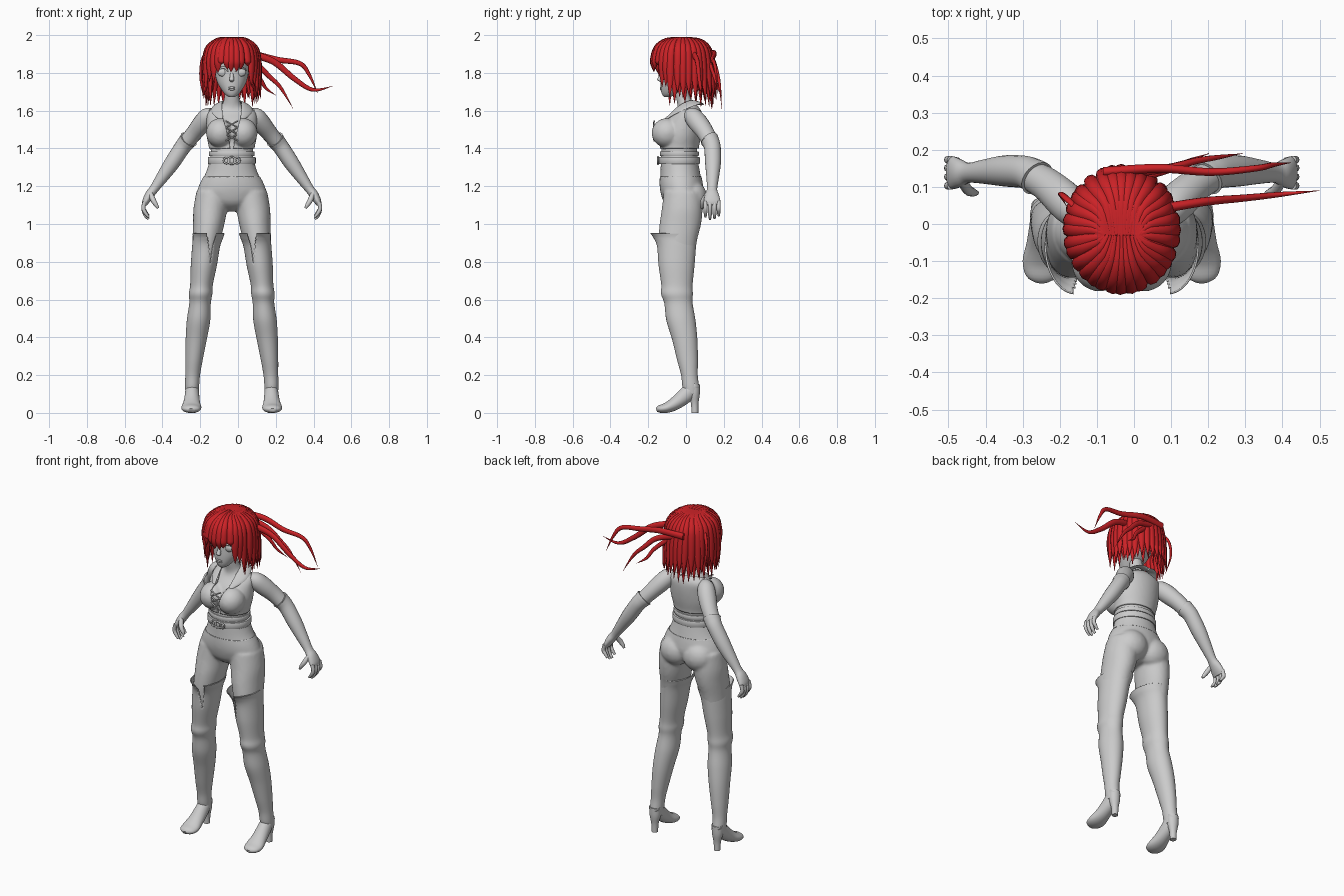
import bpy, bmesh, math, random
from mathutils import Vector, Matrix

random.seed(4)
CENTRE = -0.033          # the body stands slightly right of the origin
if "Cube" in bpy.data.objects:
    bpy.data.objects.remove(bpy.data.objects["Cube"])


def material(name, colour):
    mat = bpy.data.materials.new(name)
    mat.use_nodes = True
    mat.diffuse_color = colour
    mat.node_tree.nodes["Principled BSDF"].inputs["Base Color"].default_value = colour
    return mat


GREY = material("plain grey", (0.6, 0.6, 0.6, 1))
RED = material("hair red", (0.6, 0.016, 0.02, 1))


def smooth_path(rows, steps):
    """Catmull-Rom interpolation of rows of any length."""
    rows = [Vector(r) for r in rows]
    ends = [rows[0]] + rows + [rows[-1]]
    path = []
    for a, b, c, d in zip(ends, ends[1:], ends[2:], ends[3:]):
        for s in range(steps):
            t = s / steps
            path.append(b + (c - a) * (t / 2) + (a * 2 - b * 5 + c * 4 - d) * (t * t / 2)
                        + (b * 3 - a - c * 3 + d) * (t ** 3 / 2))
    return path + [rows[-1]]


def sweep(bm, rows, sides=20, steps=4, ref=None, cap=True):
    """Skin elliptical rings (x, y, z, width, depth); level rings unless ref is given."""
    path = smooth_path(rows, steps)
    rings = []
    for i, p in enumerate(path):
        u, v = Vector((1, 0, 0)), Vector((0, 1, 0))
        if ref:
            ahead, behind = path[min(i + 1, len(path) - 1)], path[max(i - 1, 0)]
            t = Vector((ahead - behind)[:3]).normalized()
            u = t.cross(Vector(ref)).normalized()
            v = u.cross(t)
        ring = []
        for k in range(sides):
            a = math.tau * k / sides
            ring.append(bm.verts.new(Vector(p[:3]) + u * (math.cos(a) * max(p[3], 0.001))
                                     + v * (math.sin(a) * max(p[4], 0.001))))
        rings.append(ring)
    for lower, upper in zip(rings, rings[1:]):
        for k in range(sides):
            n = (k + 1) % sides
            bm.faces.new((lower[k], lower[n], upper[n], upper[k]))
    if cap:
        bm.faces.new(rings[0])
        bm.faces.new(rings[-1])


def ball(bm, place, size, detail=20):
    mat = Matrix.Translation(place) @ Matrix.Diagonal((*size, 1))
    return bmesh.ops.create_uvsphere(bm, u_segments=detail, v_segments=detail // 2, radius=1, matrix=mat)["verts"]


def finish(name, bm, mat=GREY, mirror=False, thick=0, remesh=0):
    bmesh.ops.recalc_face_normals(bm, faces=bm.faces)
    mesh = bpy.data.meshes.new(name)
    bm.to_mesh(mesh)
    bm.free()
    ob = bpy.data.objects.new(name, mesh)
    bpy.context.collection.objects.link(ob)
    ob.location.x = CENTRE
    mesh.materials.append(mat)
    bpy.ops.object.select_all(action="DESELECT")
    ob.select_set(True)
    bpy.context.view_layer.objects.active = ob
    bpy.ops.object.shade_smooth_by_angle(angle=math.radians(50))
    if remesh:
        mod = ob.modifiers.new("blend", "REMESH")
        mod.mode, mod.voxel_size, mod.use_smooth_shade = "VOXEL", remesh, True
        mod = ob.modifiers.new("soften", "SMOOTH")
        mod.factor, mod.iterations = 0.5, 5
    if thick:
        mod = ob.modifiers.new("thickness", "SOLIDIFY")
        mod.thickness, mod.offset = thick, 1
    if mirror:
        ob.modifiers.new("other side", "MIRROR").use_mirror_merge = False
    return ob


# Body: torso, bust, seat and thighs blended into one skin
bm = bmesh.new()
sweep(bm, [(0, -.02, 1.07, .03, .04), (0, -.02, 1.11, .13, .09), (0, -.02, 1.16, .178, .11),
           (0, -.025, 1.21, .168, .112), (0, -.03, 1.27, .138, .105), (0, -.035, 1.34, .117, .098),
           (0, -.035, 1.4, .112, .094), (0, -.025, 1.47, .125, .096), (0, -.01, 1.54, .125, .088),
           (0, .01, 1.59, .118, .065), (0, .005, 1.62, .06, .05), (0, -.015, 1.67, .04, .038),
           (0, -.03, 1.74, .037, .037)], sides=40)
for side in (1, -1):
    ball(bm, (side * .06, -.1, 1.482), (.068, .074, .07))
    ball(bm, (side * .075, .035, 1.14), (.09, .075, .085))
    sweep(bm, [(side * x, y, z, w, d) for x, y, z, w, d in (
        (.095, -.015, 1.17, .09, .1), (.113, -.02, 1.08, .087, .105), (.122, -.03, 1, .08, .107),
        (.135, -.045, .9, .07, .098), (.146, -.05, .76, .06, .085))], sides=32)
body = finish("body", bm, remesh=.009)


def garment(name, thick, cuts, drop):
    """Copy the skin, slice it along planes and drop the faces outside the pattern."""
    graph = bpy.context.evaluated_depsgraph_get()
    skin = bpy.data.meshes.new_from_object(body.evaluated_get(graph))
    bm = bmesh.new()
    bm.from_mesh(skin)
    bpy.data.meshes.remove(skin)
    for point, normal in cuts:
        bmesh.ops.bisect_plane(bm, geom=bm.verts[:] + bm.edges[:] + bm.faces[:],
                               plane_co=point, plane_no=normal)
    doomed = [f for f in bm.faces if drop(f.calc_center_median())]
    bmesh.ops.delete(bm, geom=doomed, context="FACES")
    return finish(name, bm, thick=thick)


# Vest with a laced neckline, and low trousers
garment("vest", .009, [((0, 0, 1.4), (0, 0, 1)), ((0, 0, 1.622), (0, 0, 1)),
                       ((.01, 0, 1.41), (1, 0, -.26)), ((-.01, 0, 1.41), (1, 0, .26))],
        lambda p: not 1.4 < p.z < 1.622 or (p.y < -.01 and abs(p.x) < .01 + (p.z - 1.41) * .26))
garment("trousers", .003, [((0, 0, 1.25), (0, 0, 1))], lambda p: p.z > 1.25)

bm = bmesh.new()
sweep(bm, [(0, .07, 1.635, .026, .006), (.045, .055, 1.645, .03, .006), (.078, .005, 1.63, .033, .006),
           (.078, -.05, 1.6, .03, .006), (.055, -.108, 1.555, .01, .005)], sides=12, ref=(.5, 0, 1))
finish("collar", bm, mirror=True)

bm = bmesh.new()
for z in (1.44, 1.475, 1.51):
    sweep(bm, [(-.032, -.168, z, .004, .004), (0, -.172, z + .018, .004, .004),
               (.032, -.168, z + .036, .004, .004)], sides=8, ref=(0, 1, 0))
finish("lacing", bm, mirror=True)

# Sash and belt around the waist, ring buckle
for name, low, high, grow in (("sash", 1.36, 1.385, .006), ("belt", 1.318, 1.354, .012)):
    bm = bmesh.new()
    w, d = .115 + grow, .097 + grow
    sweep(bm, [(0, -.035, z, w - inset, d - inset) for z, inset in (
        (low, .02), (low, .002), (low + .004, 0), (high - .004, 0), (high, .002), (high, .02))],
        sides=48, steps=1)
    finish(name, bm)
bm = bmesh.new()
for x, size in ((-.028, .015), (0, .019), (.028, .015)):
    loop = [(x + size * math.cos(a), -.148, 1.336 + size * math.sin(a), .005, .005)
            for a in (math.tau * k / 16 for k in range(17))]
    sweep(bm, loop, sides=8, steps=1, ref=(0, 1, 0))
finish("buckle", bm)

# Arms, gloves and hands
bm = bmesh.new()
sweep(bm, [(.1, .015, 1.585, .03, .03), (.125, .035, 1.57, .047, .047), (.155, .065, 1.535, .05, .052),
           (.2, .105, 1.48, .044, .046), (.25, .135, 1.42, .04, .042)], ref=(0, 1, 0))
finish("arm", bm, mirror=True)
bm = bmesh.new()
sweep(bm, [(.228, .123, 1.448, .05, .05), (.236, .129, 1.438, .047, .047), (.262, .14, 1.405, .043, .044),
           (.315, .143, 1.325, .041, .042), (.37, .141, 1.245, .032, .033), (.412, .138, 1.185, .024, .027),
           (.435, .137, 1.155, .024, .037), (.455, .138, 1.12, .019, .044), (.462, .138, 1.1, .012, .038)],
      ref=(0, 1, 0))
for k, y in enumerate((.103, .127, .151, .173)):
    reach = (.0, .012, .008, -.006)[k]
    sweep(bm, [(.46, y, 1.12, .011, .011), (.468, y, 1.085, .011, .011),
               (.458, y, 1.06 - reach, .01, .01), (.44, y, 1.037 - reach, .006, .006)], sides=10, ref=(0, 1, 0))
sweep(bm, [(.43, .115, 1.16, .013, .013), (.415, .092, 1.125, .014, .014), (.4, .085, 1.1, .011, .011),
           (.39, .084, 1.083, .006, .006)], sides=10, ref=(0, 1, 0))
finish("glove", bm, mirror=True)

# Thigh boots: open flared top with a slit at the front
bm = bmesh.new()
sweep(bm, [(.123, -.062, .95, .085, .128), (.126, -.056, .925, .08, .115), (.136, -.05, .88, .074, .103),
           (.148, -.05, .78, .069, .095), (.16, -.048, .68, .06, .083), (.165, -.048, .63, .062, .084),
           (.168, -.04, .58, .057, .075), (.176, -.027, .49, .062, .077), (.188, -.007, .39, .056, .067),
           (.2, .008, .28, .046, .055), (.207, .018, .2, .039, .044), (.21, .025, .14, .037, .044),
           (.21, .03, .1, .034, .038)], sides=72, steps=8, cap=False)
slit = [f for f in bm.faces for p in [f.calc_center_median()]
        if p.z > .79 and abs(math.atan2(p.x - .13, -.05 - p.y) + .2) < .2 * (p.z - .79) / .15]
bmesh.ops.delete(bm, geom=slit, context="FACES")
finish("boot", bm, mirror=True, thick=.005)
bm = bmesh.new()
sweep(bm, [(.21, .05, .15, .034, .03), (.21, .01, .105, .037, .042), (.212, -.05, .055, .044, .036),
           (.214, -.1, .028, .053, .028), (.215, -.14, .02, .043, .02), (.215, -.156, .014, .018, .01)],
      sides=24, ref=(0, 0, 1))
sweep(bm, [(.21, .04, .15, .034, .034), (.21, .043, .1, .032, .03), (.21, .046, .05, .021, .02),
           (.21, .047, 0, .018, .018)])
for v in bm.verts:
    v.co.z = max(v.co.z, 0)
finish("shoe", bm, mirror=True)

# Head and face
bm = bmesh.new()
sweep(bm, [(0, -.1, 1.672, .014, .016), (0, -.09, 1.685, .034, .036), (0, -.075, 1.71, .054, .058),
           (0, -.05, 1.75, .077, .085), (0, -.025, 1.8, .089, .109), (0, -.018, 1.87, .094, .115),
           (0, -.01, 1.93, .08, .1), (0, 0, 1.97, .03, .04)], sides=32)
sweep(bm, [(0, -.125, 1.8, .009, .01), (0, -.137, 1.775, .011, .012), (0, -.141, 1.762, .013, .012),
           (0, -.13, 1.752, .006, .006)], sides=12)
for z in (1.722, 1.713):
    ball(bm, (0, -.131, z), (.018, .008, .006), 12)
finish("head", bm)
bm = bmesh.new()
ball(bm, (.046, -.112, 1.803), (.03, .014, .023))
sweep(bm, [(.016, -.128, 1.8, .003, .003), (.03, -.131, 1.822, .005, .005), (.05, -.126, 1.828, .006, .005),
           (.076, -.103, 1.815, .003, .003)], sides=8, ref=(0, 1, 0))
finish("eye", bm, mirror=True)

# Hair: skull cap, then tapered locks combed out from the parting
bm = bmesh.new()
ball(bm, (0, -.02, 1.875), (.125, .135, .108), 32)
bmesh.ops.delete(bm, geom=[v for v in bm.verts if v.co.y < -.04 and v.co.z < 1.87], context="VERTS")
finish("hair_cap", bm, RED)


def lock(bm, angle, tip, spread, scale=1):
    dx, dy = math.sin(angle), -math.cos(angle)
    rows = [(.045 * dx, -.03, 1.982, .008, .008)]
    for reach, z, w in ((.55, 1.975, .014), (.88, 1.935, .02), (1, 1.87, .022),
                        ((1 + spread) / 2, (1.87 + tip) / 2, .018), (spread, tip, .001)):
        rows.append((.142 * scale * dx * reach, -.02 + .155 * scale * dy * reach, z, w, w * .7))
    sweep(bm, rows, sides=8, steps=4, ref=(dx, dy, 1))


bm = bmesh.new()
for k in range(32):
    angle = math.tau * k / 32
    back = (1 - math.cos(angle)) / 2
    tip = 1.825 if back < .13 else 1.74 if back < .25 else 1.695 - .03 * back
    lock(bm, angle + random.uniform(-.05, .05), tip + random.uniform(-.025, .02), .97 + .2 * back)
    if back > .25:
        lock(bm, angle + .1, tip + random.uniform(-.06, 0), .9 + .25 * back, .92)
finish("hair_locks", bm, RED)

# Wind-blown ponytail strands and a loose wisp on the other side
bm = bmesh.new()
for path, width in (
        ([(.1, .04, 1.9), (.22, .06, 1.86), (.33, .07, 1.77), (.43, .08, 1.71), (.533, .09, 1.73)], .02),
        ([(-.05, .14, 1.9), (.1, .15, 1.9), (.24, .14, 1.87), (.36, .15, 1.85), (.41, .16, 1.79), (.455, .165, 1.69)], .02),
        ([(-.02, .13, 1.89), (.12, .15, 1.85), (.2, .17, 1.78), (.26, .18, 1.72), (.325, .19, 1.61)], .018),
        ([(.04, .12, 1.87), (.14, .15, 1.78), (.18, .17, 1.72), (.235, .19, 1.68)], .014),
        ([(-.1, .02, 1.92), (-.15, .07, 1.88), (-.165, .08, 1.78), (-.15, .05, 1.67)], .012)):
    last = len(path) - 1
    sweep(bm, [(*p, width * (1 - i / last) ** .5, width * .7 * (1 - i / last) ** .5)
               for i, p in enumerate(path)], sides=10, steps=6, ref=(0, 1, 0))
finish("ponytail", bm, RED)
